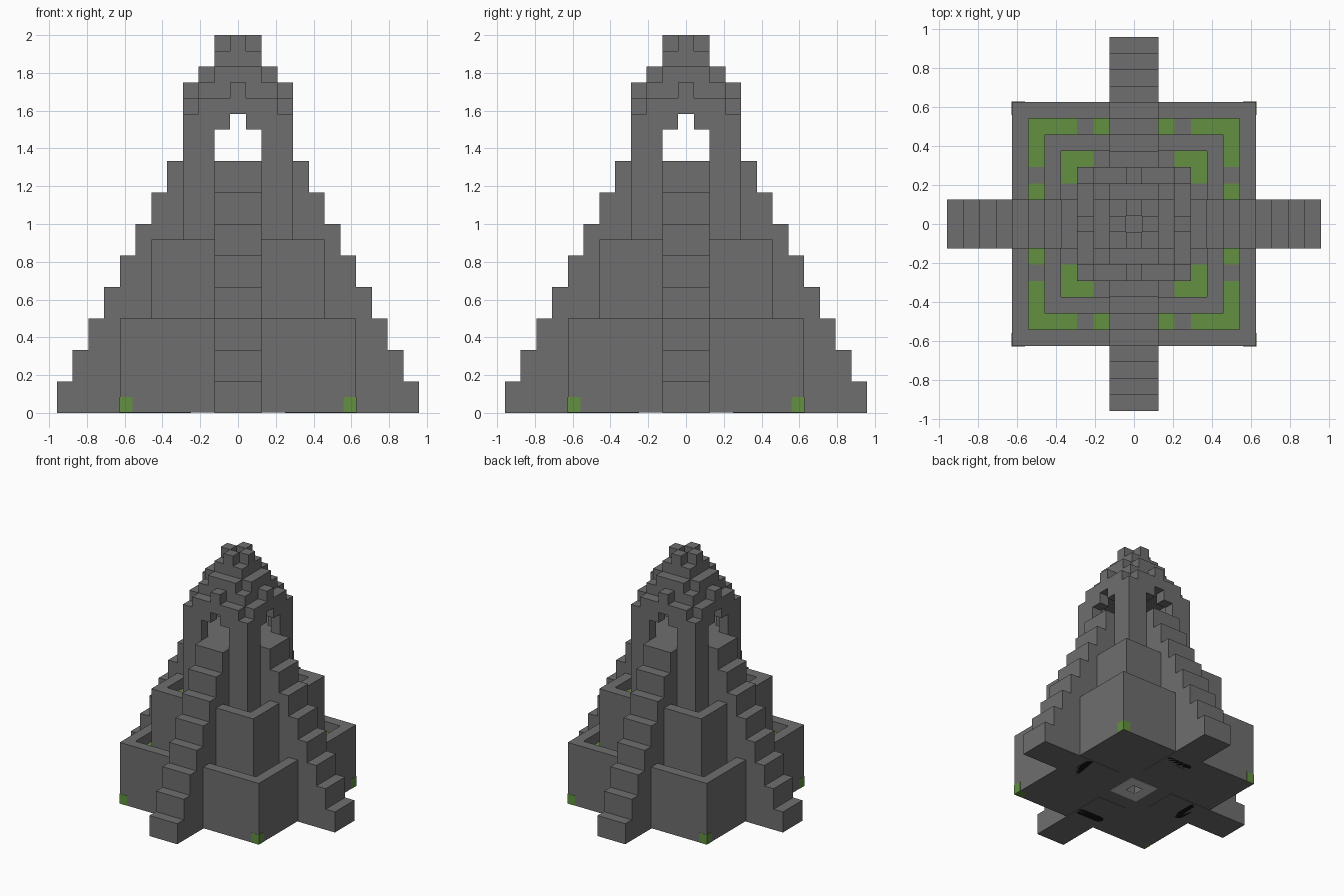
import bpy, bmesh
from math import pi
from mathutils import Matrix, Vector

if "Cube" in bpy.data.objects:
    bpy.data.objects.remove(bpy.data.objects["Cube"])

U = 1 / 12      # size of one building block
EPS = 0.04      # thickness of painted plates, in blocks


def material(name, rgb):
    m = bpy.data.materials.new(name)
    m.use_nodes = True
    m.diffuse_color = (*rgb, 1)
    m.node_tree.nodes["Principled BSDF"].inputs["Base Color"].default_value = (*rgb, 1)
    return m


stone = material("grey stone", (0.156, 0.156, 0.156))
grass = material("green grass", (0.122, 0.28, 0.05))
pale = material("pale stone", (0.6, 0.6, 0.6))
black = material("black slot", (0.008, 0.008, 0.012))


def finish(name, bm, mat):
    bmesh.ops.recalc_face_normals(bm, faces=bm.faces)
    bmesh.ops.scale(bm, vec=(U, U, U), verts=bm.verts)
    mesh = bpy.data.meshes.new(name)
    bm.to_mesh(mesh)
    bm.free()
    mesh.materials.append(mat)
    obj = bpy.data.objects.new(name, mesh)
    bpy.context.scene.collection.objects.link(obj)
    return obj


def four_ways(bm):
    """Repeat the geometry on all four sides."""
    geom = bm.verts[:] + bm.edges[:] + bm.faces[:]
    for i in range(1, 4):
        copy = bmesh.ops.duplicate(bm, geom=geom)["geom"]
        verts = [g for g in copy if isinstance(g, bmesh.types.BMVert)]
        bmesh.ops.rotate(bm, verts=verts, matrix=Matrix.Rotation(i * pi / 2, 3, "Z"))


def blocks(name, boxes, mat=stone, repeat=True, bevel=0):
    """Boxes given in blocks as (x0, x1, y0, y1, z0, z1)."""
    bm = bmesh.new()
    for x0, x1, y0, y1, z0, z1 in boxes:
        size = Matrix.Diagonal((x1 - x0, y1 - y0, z1 - z0, 1))
        mid = Vector((x0 + x1, y0 + y1, z0 + z1)) / 2
        bmesh.ops.create_cube(bm, size=1, matrix=Matrix.Translation(mid) @ size)
    if bevel:
        upright = [e for e in bm.edges
                   if abs(e.verts[0].co.z - e.verts[1].co.z) > EPS / 2]
        bmesh.ops.bevel(bm, geom=upright, offset=bevel, segments=2,
                        profile=0.5, affect="EDGES")
    if repeat:
        four_ways(bm)
    return finish(name, bm, mat)


def square(name, half, z0, z1):
    return blocks(name, [(-half, half, -half, half, z0, z1)], repeat=False)


def parapet(name, half, z0, z1):
    return blocks(name, [(half - 1, half, -half, half - 1, z0, z1)])


# Lower terrace, with a small square pit in its underside
blocks("lower_terrace", [(-0.5, 7.5, 0.5, 7.5, EPS, 5)])
square("pit_cap", 0.5, 1.5, 5)
parapet("lower_parapet", 7.5, 5, 6)
blocks("lower_grass", [(5.5, 6.5, a, b, 5, 5 + EPS) for a, b in
                       ((3.5, 6.5), (1.5, 2.5), (-2.5, -1.5), (-5.5, -3.5))], grass)

# Upper terrace
square("upper_terrace", 5.5, 5, 10)
parapet("upper_parapet", 5.5, 10, 11)
blocks("upper_grass", [(3.5, 4.5, a, b, 10, 10 + EPS) for a, b in
                       ((2.5, 4.5), (-3.5, -2.5))], grass)

# Mossy corners of the foundation
blocks("corner_moss", [(6.7, 7.5 + EPS / 2, 6.7, 7.5 + EPS / 2, EPS, 1)], grass)

# Underside details
blocks("pit_border", [(-0.5, 1.5, 0.5, 1.5, 0, EPS)], pale)
blocks("underside_slots", [(5.55, 6.45, -1.4, 1.4, 0, EPS)], black, bevel=0.35)

# Four stairways, each a stepped profile pulled across its width
profile = [(3, 0)]
for i in range(8):
    profile += [(11.5 - i, 2 * i), (11.5 - i, 2 * i + 2)]
profile.append((3, 16))
bm = bmesh.new()
side = bm.faces.new([bm.verts.new((x, -1.5, z)) for x, z in profile])
pulled = bmesh.ops.extrude_face_region(bm, geom=[side])["geom"]
bmesh.ops.translate(bm, vec=(0, 3, 0),
                    verts=[g for g in pulled if isinstance(g, bmesh.types.BMVert)])
four_ways(bm)
finish("stairways", bm, stone)

# Tower with an open chamber and four arched doorways
square("tower_body", 3.5, 10, 16)
blocks("chamber_walls", [(2.5, 3.5, 1.5, 3.5, 16, 19), (2.5, 3.5, -2.5, -1.5, 16, 19)])
blocks("arch_shoulders", [(2.5, 3.5, s - 0.5, s + 0.5, 18, 19) for s in (-1, 1)])

# Stepped roof and crown
square("roof_ceiling", 2.5, 19, 21)
blocks("roof_eaves", [(2.5, 3.5, -2.5, 2.5, 19, 20)])
blocks("roof_gablets", [(2.5, 3.5, -0.5, 0.5, 20, 21)])
square("roof_cap", 1.5, 21, 23)
blocks("roof_shoulders", [(1.5, 2.5, -1.5, 1.5, 21, 22)])
blocks("crown_blocks", [(0.5, 1.5, -0.5, 0.5, 23, 24)])
